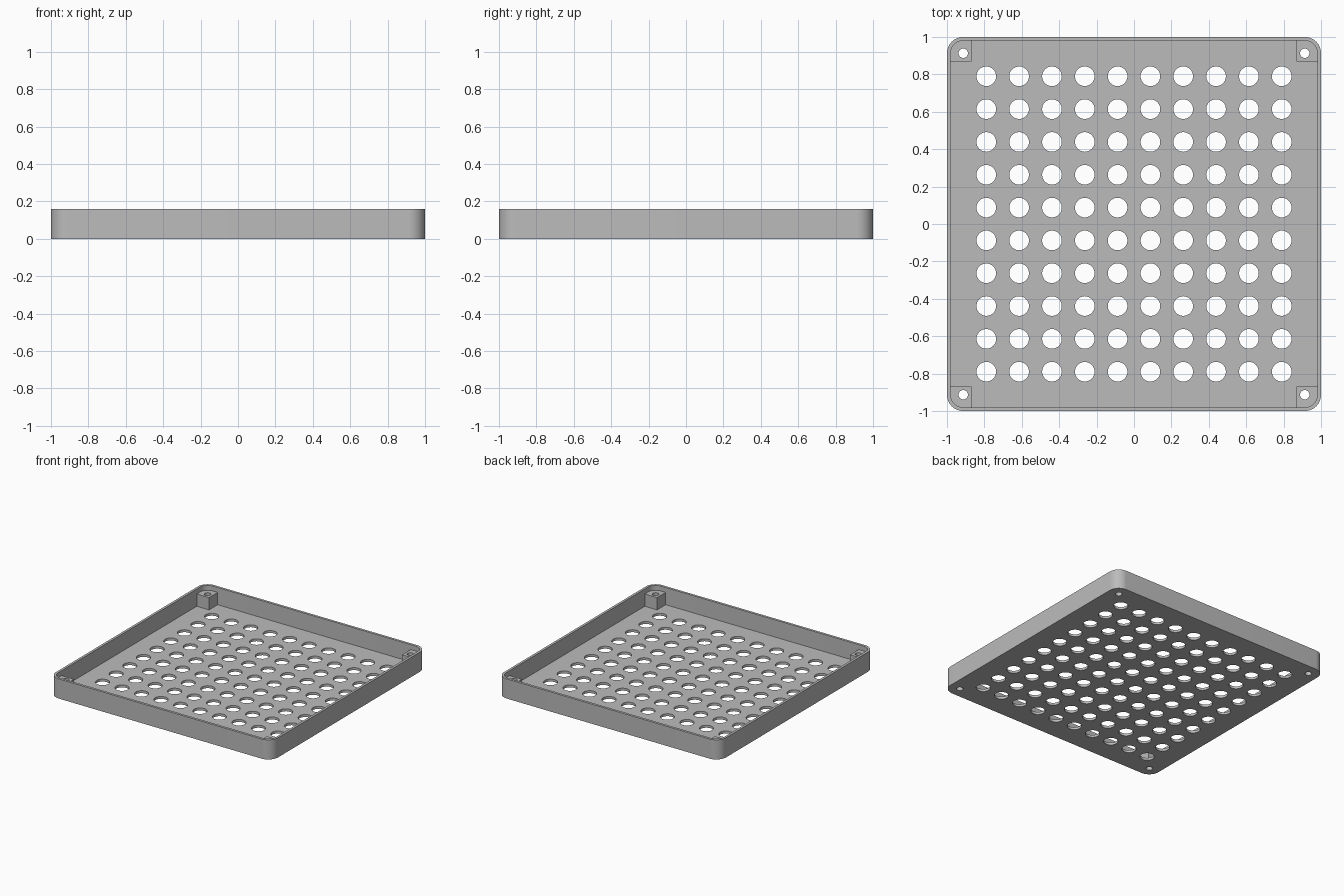
import bpy, bmesh
from math import sin, cos, pi, radians
from mathutils import Matrix

if "Cube" in bpy.data.objects:
    bpy.data.objects.remove(bpy.data.objects["Cube"])

HEIGHT, FLOOR, WALL, RADIUS = 0.16, 0.02, 0.02, 0.087
POST_TOP, POST_IN, SCREW = 0.12, 0.869, 0.913
PITCH, VENT_R, SCREW_R = 0.1755, 0.0525, 0.025
SIGNS = [(1, 1), (-1, 1), (-1, -1), (1, -1)]

grey = bpy.data.materials.new("plain grey")
grey.use_nodes = True
colour = (0.5, 0.5, 0.5, 1)
grey.diffuse_color = colour
grey.node_tree.nodes["Principled BSDF"].inputs["Base Color"].default_value = colour


def arc(cx, cy, r, start, steps=12):
    return [(cx + r * cos(start + pi / 2 * i / steps), cy + r * sin(start + pi / 2 * i / steps))
            for i in range(steps + 1)]


def rounded_square(half, r):
    return [p for i, (sx, sy) in enumerate(SIGNS)
            for p in arc(sx * (half - r), sy * (half - r), r, i * pi / 2)]


def new_object(name, bm):
    bmesh.ops.recalc_face_normals(bm, faces=bm.faces)
    mesh = bpy.data.meshes.new(name)
    bm.to_mesh(mesh)
    bm.free()
    mesh.materials.append(grey)
    obj = bpy.data.objects.new(name, mesh)
    bpy.context.collection.objects.link(obj)
    return obj


def prism(name, outline, z0, z1):
    bm = bmesh.new()
    face = bm.faces.new([bm.verts.new((x, y, z0)) for x, y in outline])
    top = bmesh.ops.extrude_face_region(bm, geom=[face])["geom"]
    bmesh.ops.translate(bm, vec=(0, 0, z1 - z0),
                        verts=[v for v in top if isinstance(v, bmesh.types.BMVert)])
    return new_object(name, bm)


def drills(name, spots):
    bm = bmesh.new()
    for x, y, r in spots:
        bmesh.ops.create_cone(bm, cap_ends=True, segments=32, radius1=r, radius2=r,
                              depth=1, matrix=Matrix.Translation((x, y, 0)))
    return new_object(name, bm)


def cut(obj, cutter):
    bpy.context.view_layer.objects.active = obj
    mod = obj.modifiers.new("cut", 'BOOLEAN')
    mod.operation, mod.solver, mod.object = 'DIFFERENCE', 'EXACT', cutter
    bpy.ops.object.modifier_apply(modifier=mod.name)


# Cutters for the cavity, vent grid and screw holes
cavity = prism("cavity_cutter", rounded_square(1 - WALL, RADIUS - WALL), FLOOR, HEIGHT + 0.1)
grid = [(i - 4.5) * PITCH for i in range(10)]
vents = drills("vent_cutter", [(x, y, VENT_R) for x in grid for y in grid])
screws = drills("screw_cutter", [(sx * SCREW, sy * SCREW, SCREW_R) for sx, sy in SIGNS])

# Open tray with perforated floor
tray = prism("tray", rounded_square(1, RADIUS), 0, HEIGHT)
for cutter in (cavity, vents, screws):
    cut(tray, cutter)
parts = [tray]

# Corner screw posts, their outer sides sunk into the wall
reach = 1 - WALL * 0.75
outline = [(POST_IN, POST_IN), (reach, POST_IN)]
outline += arc(SCREW, SCREW, reach - SCREW, 0) + [(POST_IN, reach)]
for (sx, sy), place in zip(SIGNS, ("back_left", "back_right", "front_right", "front_left")):
    post = prism("screw_post_" + place, [(sx * x, sy * y) for x, y in outline],
                 FLOOR / 2, POST_TOP)
    cut(post, screws)
    parts.append(post)

for cutter in (cavity, vents, screws):
    bpy.data.objects.remove(cutter)

bpy.ops.object.select_all(action='DESELECT')
for part in parts:
    part.select_set(True)
bpy.context.view_layer.objects.active = tray
bpy.ops.object.shade_smooth_by_angle(angle=radians(30))
